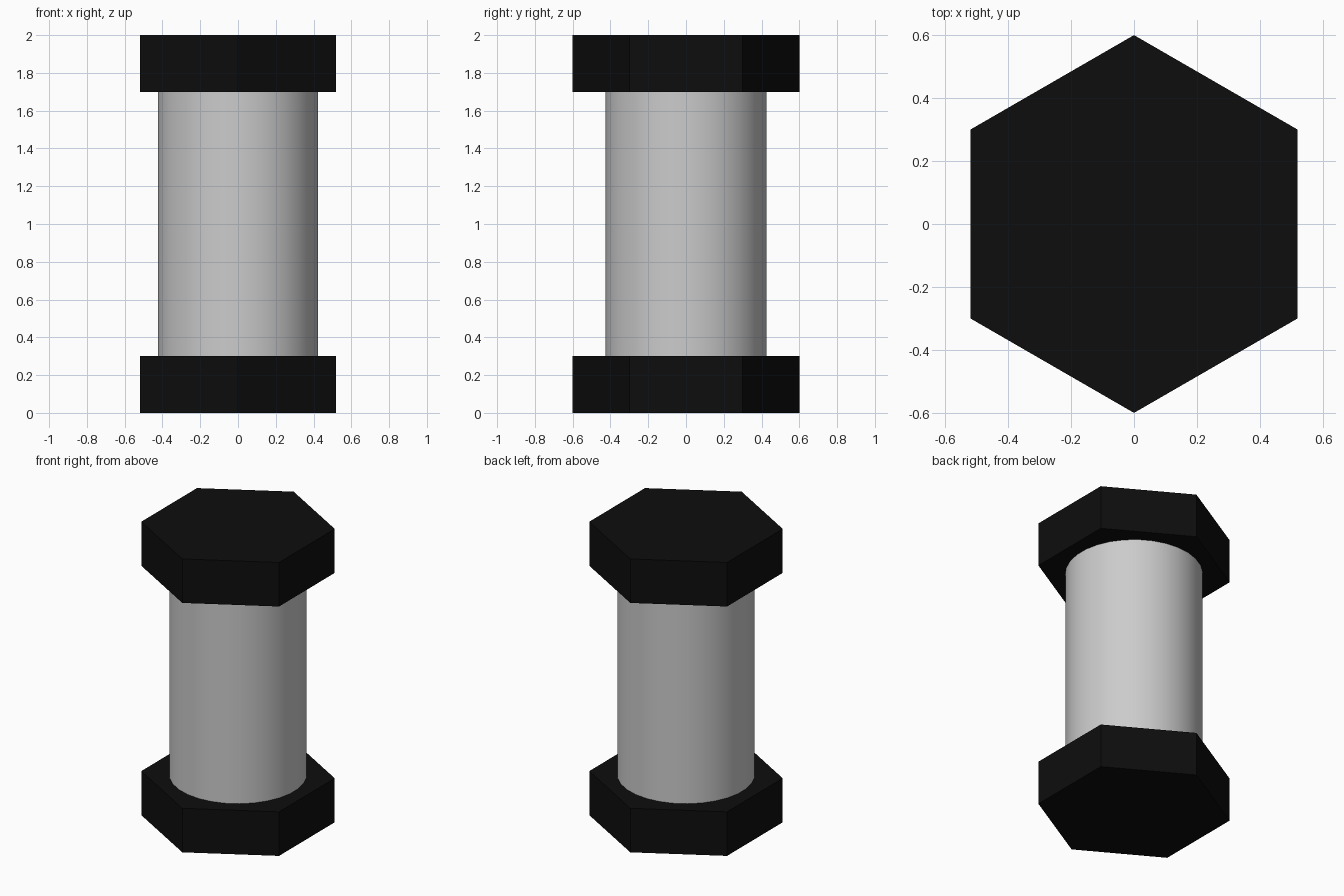
import bpy

if "Cube" in bpy.data.objects:
    bpy.data.objects.remove(bpy.data.objects["Cube"])

def prism(name, sides, radius, z0, z1):
    bpy.ops.mesh.primitive_cylinder_add(vertices=sides, radius=radius, depth=z1 - z0,
                                        location=(0, 0, (z0 + z1) / 2))
    ob = bpy.context.object
    ob.name = name
    return ob

black = bpy.data.materials.new("black")
black.diffuse_color = (0.004, 0.004, 0.004, 1)
black.use_nodes = True
black.node_tree.nodes["Principled BSDF"].inputs["Base Color"].default_value = black.diffuse_color

# Hexagonal end caps, corners pointing front and back
for name, z in (("bottom_cap", 0), ("top_cap", 1.7)):
    prism(name, 6, 0.6, z, z + 0.3).data.materials.append(black)

# Round smooth shaft between the caps
shaft = prism("shaft", 30, 0.425, 0.3, 1.7)
bpy.ops.object.shade_smooth_by_angle()
